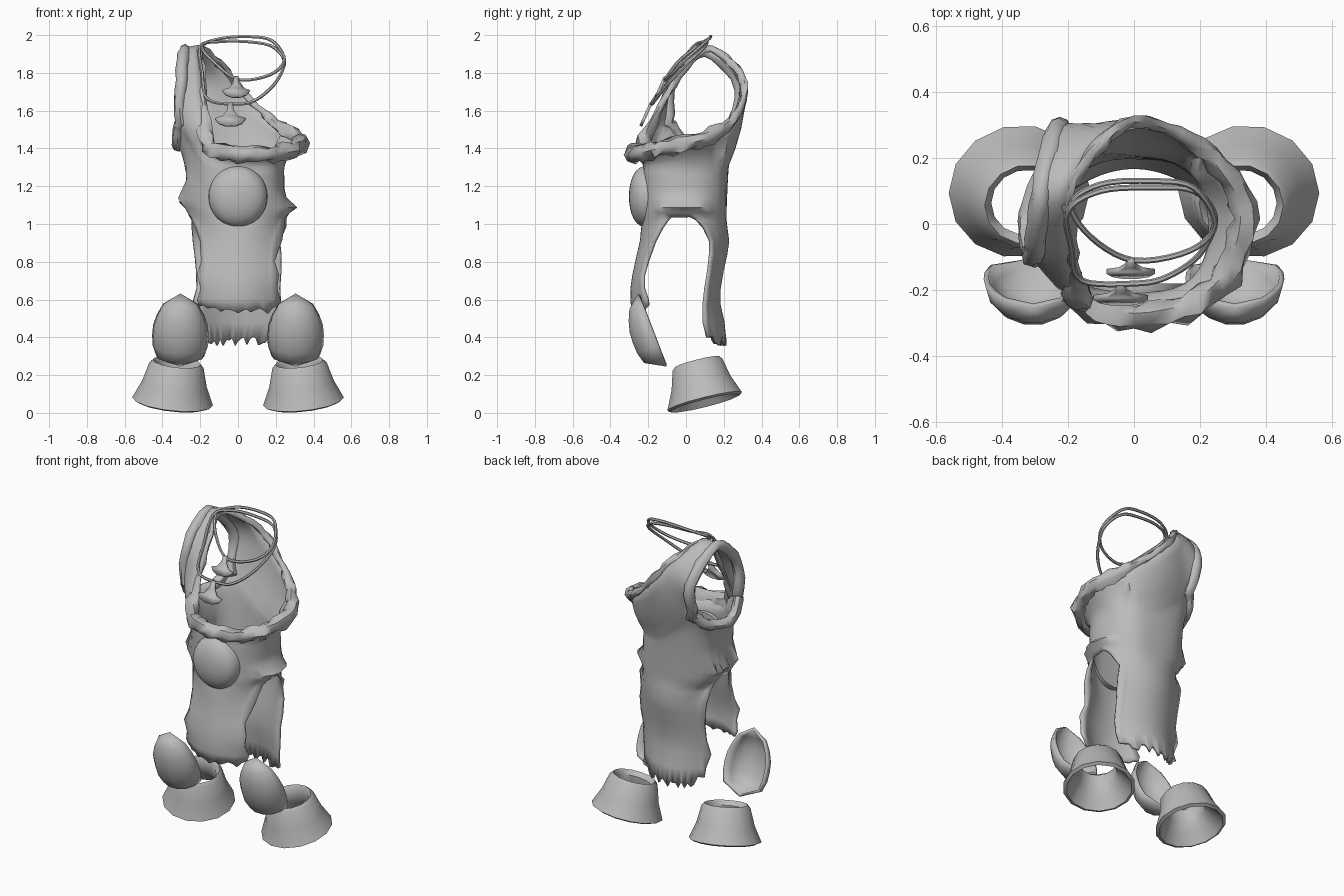
import bpy, bmesh, math, random
from mathutils import Vector, Matrix

random.seed(4)
cube = bpy.data.objects.get("Cube")
if cube:
    bpy.data.objects.remove(cube)

grey = bpy.data.materials.new("plain grey")
grey.use_nodes = True
grey.diffuse_color = (0.5, 0.5, 0.5, 1)
grey.node_tree.nodes["Principled BSDF"].inputs["Base Color"].default_value = (0.5, 0.5, 0.5, 1)


def finish(name, bm, thick=0, angle=50):
    bmesh.ops.remove_doubles(bm, verts=bm.verts, dist=0.0005)
    bmesh.ops.recalc_face_normals(bm, faces=bm.faces)
    mesh = bpy.data.meshes.new(name)
    bm.to_mesh(mesh)
    bm.free()
    mesh.materials.append(grey)
    ob = bpy.data.objects.new(name, mesh)
    bpy.context.collection.objects.link(ob)
    bpy.ops.object.select_all(action='DESELECT')
    ob.select_set(True)
    bpy.context.view_layer.objects.active = ob
    if thick:
        mod = ob.modifiers.new("thickness", 'SOLIDIFY')
        mod.thickness = thick
        mod.offset = 0
    bpy.ops.object.shade_smooth_by_angle(angle=math.radians(angle))


def loft(bm, rows, around=True):
    """Skin a list of point rows with quads."""
    grid = [[bm.verts.new(p) for p in row] for row in rows]
    n = len(rows[0])
    for a, b in zip(grid, grid[1:]):
        for i in range(n if around else n - 1):
            j = (i + 1) % n
            bm.faces.new((a[i], a[j], b[j], b[i]))


def spline(points, steps=4):
    """Closed smooth curve through the points."""
    pts = [Vector(p) for p in points]
    n, out = len(pts), []
    for i in range(n):
        a, b, c, d = (pts[(i + k) % n] for k in (-1, 0, 1, 2))
        for s in range(steps):
            t = s / steps
            out.append(b + (c - a) * t / 2 + (2 * a - 5 * b + 4 * c - d) * t * t / 2
                       + (3 * b - a - 3 * c + d) * t ** 3 / 2)
    return out


def tube(name, path, radius, ref, sides=6, jitter=0):
    """Closed tube along a path; radius is a function of the point."""
    bm, rows, n = bmesh.new(), [], len(path)
    for i, p in enumerate(path):
        t = (path[(i + 1) % n] - path[i - 1]).normalized()
        u = t.cross(Vector(ref)).normalized()
        v = u.cross(t)
        rows.append([p + (u * math.cos(a) + v * math.sin(a)) * radius(p) * (1 + random.uniform(-jitter, jitter))
                     for a in (math.tau * k / sides for k in range(sides))])
    loft(bm, rows + rows[:1])
    finish(name, bm)


# Tunic guide loops: neckline, chest, chest lifted over the armhole, hips
neckline = spline([(0, -.28, 1.38), (.19, -.24, 1.38), (.3, -.12, 1.41), (.33, .06, 1.45),
                   (.23, .21, 1.52), (.1, .29, 1.63), (-.01, .31, 1.75), (-.1, .24, 1.86),
                   (-.2, .1, 1.94), (-.19, -.04, 1.79), (-.18, -.15, 1.6), (-.15, -.24, 1.42)])
chest = [(0, -.22, 1.28), (.16, -.19, 1.28), (.23, -.07, 1.28), (.22, .08, 1.28),
         (.15, .18, 1.28), (0, .22, 1.32), (-.2, .23, 1.49), (-.26, .17, 1.44),
         (-.3, .08, 1.42), (-.32, -.02, 1.43), (-.3, -.1, 1.53), (-.18, -.19, 1.34)]
lifted = chest[:7] + [(-.23, .29, 1.72), (-.28, .1, 1.92), (-.3, -.08, 1.76)] + chest[10:]
chest, lifted = spline(chest), spline(lifted)
lifted = [o if 24 <= i <= 40 else c for i, (o, c) in enumerate(zip(lifted, chest))]
hips = spline([(0, -.215, 1.04), (.14, -.2, 1.04), (.225, -.11, 1.04), (.235, .06, 1.04),
               (.15, .18, 1.04), (0, .205, 1.04), (-.13, .19, 1.04), (-.21, .14, 1.04),
               (-.235, .07, 1.04), (-.235, 0, 1.04), (-.23, -.1, 1.04), (-.14, -.2, 1.04)])

# Tunic top with the shoulder strap
bm = bmesh.new()
rows = []
for t in (0, .25, .5, .75, 1):
    row = []
    for a, b in zip(lifted, neckline):
        p = a.lerp(b, t)
        out = Vector((p.x, p.y - .03, 0)).normalized()
        row.append(p + out * (.02 if b.z > 1.5 else -.025) * math.sin(math.pi * t))
    rows.append(row)
loft(bm, rows)

# Waist, with a ragged flare at the sides
rows = []
for t, flare in ((0, 0), (.1, 0), (.25, 0), (.4, 0), (.6, .01), (.8, .06), (.9, .03), (1, .01)):
    row = []
    for a, b in zip(chest, hips):
        p = a.lerp(b, math.sqrt(t))
        p.z = a.z + (b.z - a.z) * t
        side = min(1, max(0, abs(b.x) - .17) / .06)
        p.x += math.copysign(flare * side * random.uniform(.5, 1.1), p.x)
        row.append(p)
    rows.append(row)
loft(bm, rows)
waist_end = rows[-1]


def panel(columns, profile, curl_sign, tear):
    """Hang a torn panel from waist columns; profile gives height, depth, curl, half width."""
    top = [waist_end[c % 48] for c in columns]
    n, grid = len(top) - 1, [top]
    sign = math.copysign(1, top[n].x)
    for k, (z, y, curl, w) in enumerate(profile):
        row = []
        for i, start in enumerate(top):
            u = (2 * i / n - 1) * sign
            edge = 1 + (random.uniform(-.02, .16) if i in (0, n) else 0)
            drop = random.uniform(-tear, tear * u * u) if k == len(profile) - 1 else 0
            goal = Vector((w * u * edge, y + curl_sign * curl * u * u, z + drop))
            p = start.lerp(goal, min(1, (k + 1) / 3))
            p.z = goal.z
            row.append(p)
        grid.append(row)
    loft(bm, grid, around=False)


panel(range(-9, 10), [(1.02, -.225, .08, .22), (.98, -.235, .08, .21), (.91, -.235, .07, .2),
                      (.8, -.26, .055, .19), (.73, -.275, .05, .19), (.66, -.285, .06, .19),
                      (.6, -.285, .08, .2), (.55, -.28, .08, .2)], 1, .025)
panel(range(11, 36), [(1.02, .21, .08, .22), (.98, .215, .08, .22), (.91, .22, .09, .21), (.84, .21, .08, .2),
                      (.75, .19, .07, .2), (.66, .175, .07, .2), (.57, .175, .08, .21),
                      (.48, .195, .1, .21), (.4, .205, .09, .19)], -1, .045)
finish("tunic", bm, .018)

# Rolled collar, thick in front and thin along the shoulder strap
tube("collar", [p - Vector((0, 0, .01)) for p in neckline],
     lambda p: max(.02, min(.042, .042 - (p.z - 1.46) * .16)), (0, 0, 1), 7, .35)

# Armhole rim
tube("armhole_rim", lifted[24:41] + chest[25:40][::-1], lambda p: .032, (1, 0, 0), 8, .15)

# Round belly: a blunt mound, only the part standing out of the tunic
bm = bmesh.new()
bmesh.ops.create_uvsphere(bm, u_segments=28, v_segments=16, radius=1)
bmesh.ops.delete(bm, geom=[v for v in bm.verts if v.co.y > .01], context='VERTS')
for v in bm.verts:
    depth = max(0, -v.co.y) ** .65
    v.co = (v.co.x * .158, -.18 - depth * .122, 1.145 + v.co.z * .165)
finish("belly", bm)

for side, x in (("left", 1), ("right", -1)):
    # Knee pad: hollow half shell, pointed at the top and leaning back at the bottom
    bm = bmesh.new()
    lean = Matrix.Rotation(math.radians(21), 3, 'X')
    rows = []
    for k in range(8):
        v = k / 7 * 2 - 1
        w = math.sqrt(max(0, 1 - abs(v) ** (1.35 if v > 0 else 4)))
        row = []
        for i in range(8):
            a = math.pi * i / 7
            p = Vector((.142 * w * math.cos(a), -.12 * w * math.sin(a), .2 * v))
            p = lean @ p + Vector((.305, -.175, .44))
            row.append((p.x * x, p.y, p.z))
        rows.append(row)
    loft(bm, rows, around=False)
    finish(side + "_knee_pad", bm, .016)

    # Ankle cuff: flared ring tipped forward, with an inner lining
    bm = bmesh.new()
    tip = Matrix.Rotation(math.radians(14), 3, 'X') @ Matrix.Rotation(math.radians(-6), 3, 'Y')
    rows = []
    for r, z, back in ((.105, .19, .012), (.128, .218, .012), (.145, .2, .01), (.172, .1, .005), (.215, .005, 0),
                       (.195, -.005, 0), (.15, .06, 0), (.115, .11, 0), (.105, .19, .012)):
        row = []
        for i in range(14):
            a = math.tau * i / 14
            p = tip @ Vector((r * math.cos(a), r * .96 * math.sin(a) + back, z)) + Vector((.347, .1, .056))
            row.append((p.x * x, p.y, p.z))
        rows.append(row)
    loft(bm, rows)
    finish(side + "_ankle_cuff", bm)

# Necklaces
short_loop = [(-.19, .06, 1.94), (-.1, .12, 1.98), (.05, .13, 1.992), (.18, .11, 1.97), (.245, 0, 1.87),
              (.17, -.08, 1.79), (0, -.11, 1.765), (-.13, -.04, 1.86)]
long_loop = [(-.2, .04, 1.94), (-.1, .1, 1.965), (.05, .11, 1.965), (.18, .1, 1.94), (.245, .02, 1.86),
             (.2, -.09, 1.75), (.1, -.16, 1.66), (0, -.18, 1.635), (-.16, -.17, 1.66), (-.19, -.07, 1.8)]
for name, loop in (("short_necklace", short_loop), ("long_necklace", long_loop)):
    tube(name, spline(loop, 5), lambda p: .009, (0, 0, 1))

# Blade pendants: half outline mirrored, then thickened
half = [(.012, 0), (.018, -.04), (.04, -.068), (.08, -.08), (.06, -.105), (.025, -.118)]
outline = half + [(-a, b) for a, b in reversed(half)]
for name, place, s in (("short_pendant", (-.01, -.11, 1.78), .92), ("long_pendant", (-.04, -.185, 1.64), 1.03)):
    bm = bmesh.new()
    bm.faces.new([bm.verts.new(Vector(place) + Vector((a, b * .45, b)) * s) for a, b in outline])
    finish(name, bm, .016)
